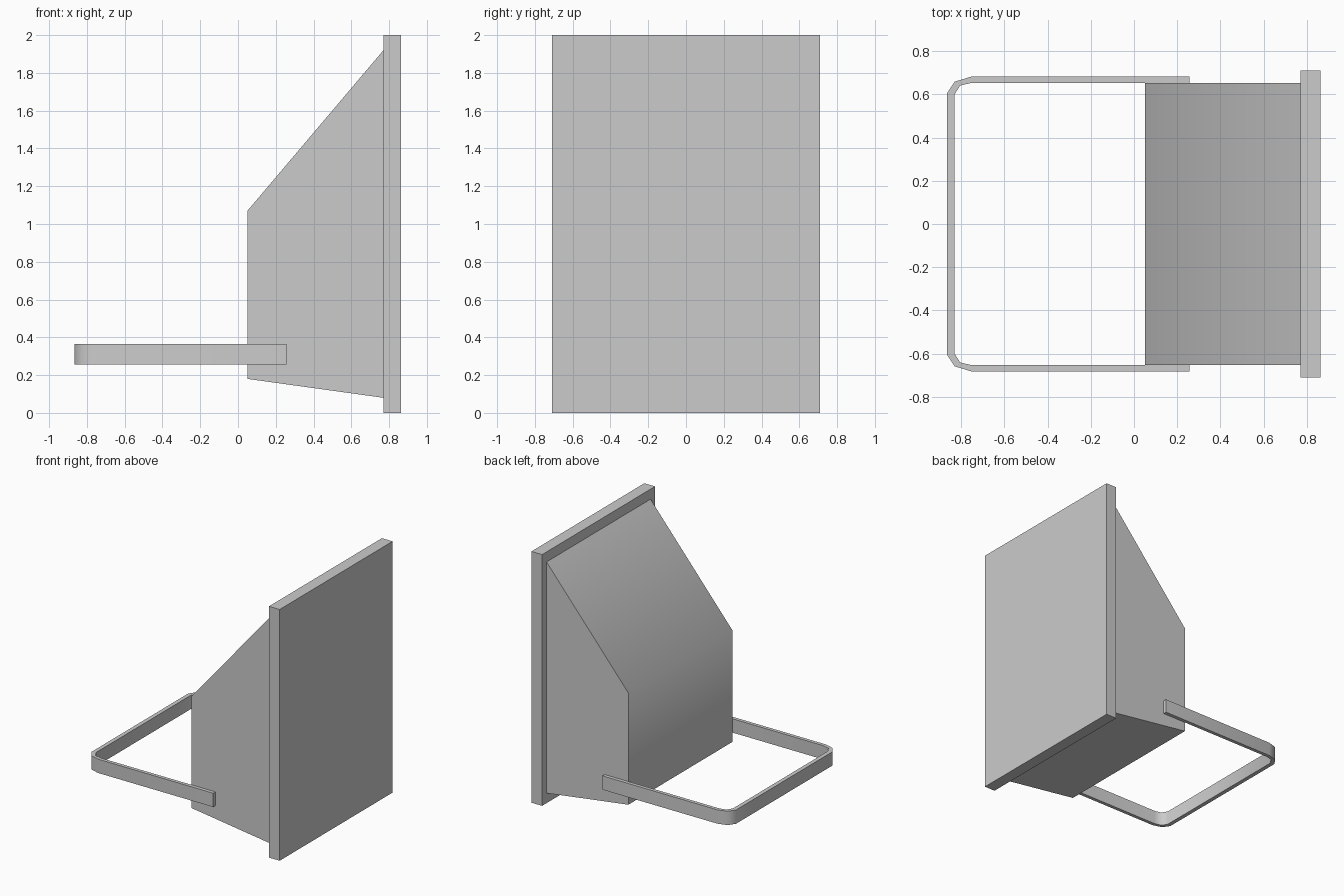
import bpy, bmesh
from mathutils import Vector

if "Cube" in bpy.data.objects:
    bpy.data.objects.remove(bpy.data.objects["Cube"])


def prism(name, outline, offset, smooth=0.87):
    """Extrude a closed 3D outline along offset into a solid."""
    bm = bmesh.new()
    face = bm.faces.new([bm.verts.new(p) for p in outline])
    ext = bmesh.ops.extrude_face_region(bm, geom=[face], use_keep_orig=True)
    verts = [g for g in ext["geom"] if isinstance(g, bmesh.types.BMVert)]
    bmesh.ops.translate(bm, verts=verts, vec=Vector(offset))
    bmesh.ops.recalc_face_normals(bm, faces=bm.faces)
    mesh = bpy.data.meshes.new(name)
    bm.to_mesh(mesh)
    bm.free()
    obj = bpy.data.objects.new(name, mesh)
    bpy.context.collection.objects.link(obj)
    bpy.ops.object.select_all(action='DESELECT')
    obj.select_set(True)
    bpy.context.view_layer.objects.active = obj
    bpy.ops.object.shade_smooth_by_angle(angle=smooth)
    return obj


# Flat upright panel
prism("back_panel",
      [(0.77, -0.71, 0), (0.864, -0.71, 0), (0.864, -0.71, 2), (0.77, -0.71, 2)],
      (0, 1.42, 0))

# Wedge-shaped body with sloping top
profile = [(0.05, 0.18), (0.77, 0.08), (0.77, 1.92), (0.05, 1.07)]
prism("wedge_body", [(x, -0.654, z) for x, z in profile], (0, 1.308, 0))

# U-shaped flat bar with faceted rounded corners
outer = [(0.258, 0.682), (-0.755, 0.682), (-0.83, 0.659), (-0.865, 0.607)]
inner = [(0.258, 0.654), (-0.75, 0.654), (-0.805, 0.641), (-0.832, 0.598)]


def mirrored(pts):
    return pts + [(x, -y) for x, y in reversed(pts)]


loop = mirrored(outer) + mirrored(inner)[::-1]
prism("loop_bar", [(x, y, 0.255) for x, y in loop], (0, 0, 0.11))
